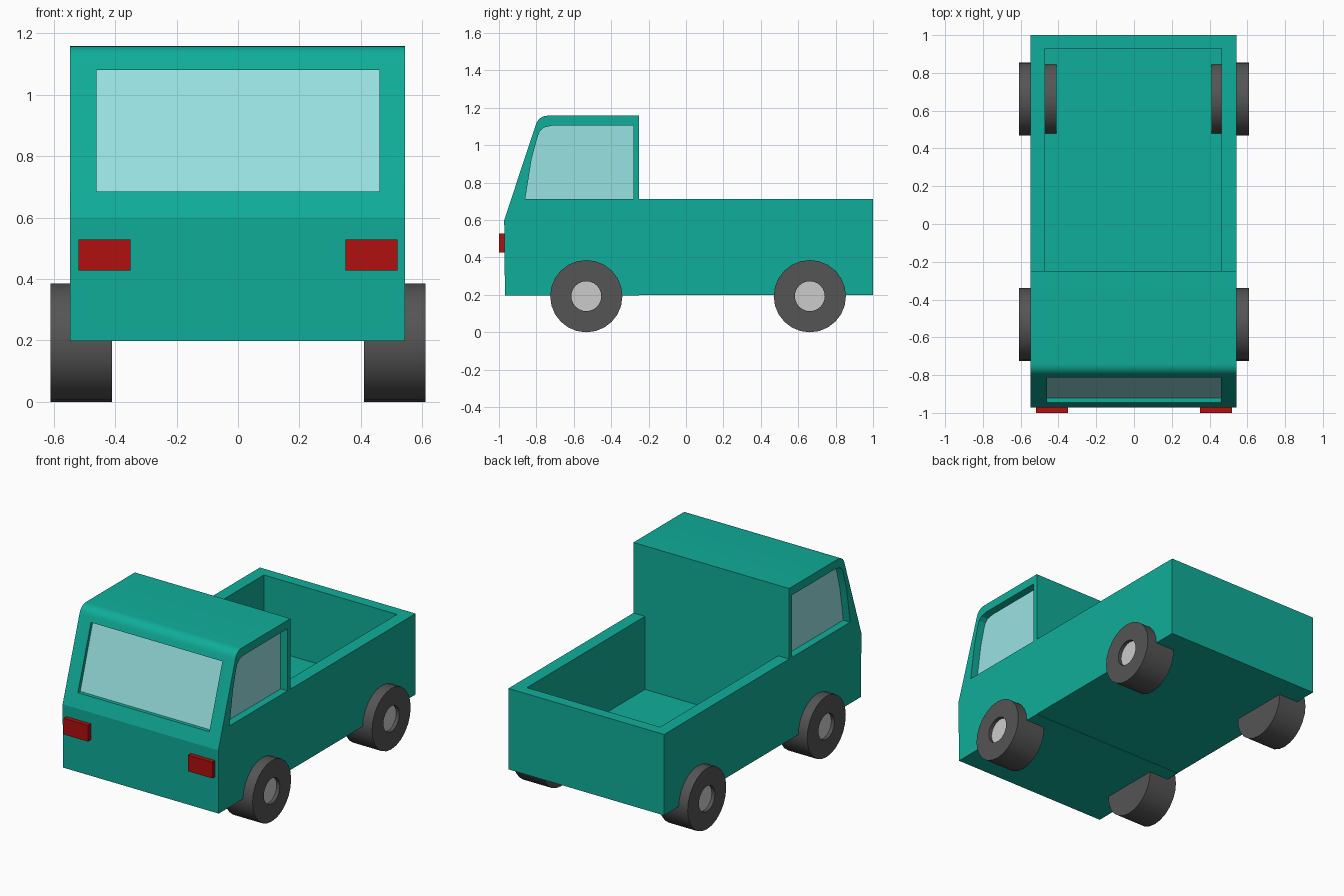
import bpy, bmesh
from math import cos, sin, radians, tau

if "Cube" in bpy.data.objects:
    bpy.data.objects.remove(bpy.data.objects["Cube"])


def material(name, rgb):
    m = bpy.data.materials.new(name)
    m.diffuse_color = (*rgb, 1)
    m.use_nodes = True
    m.node_tree.nodes["Principled BSDF"].inputs["Base Color"].default_value = m.diffuse_color
    return m


GREEN = material("green paint", (0.005, 0.42, 0.32))
GLASS = material("glass", (0.32, 0.76, 0.76))
RED = material("red", (0.44, 0.005, 0.005))
RUBBER = material("rubber", (0.09, 0.09, 0.09))


def finish(name, bm, mat):
    bmesh.ops.remove_doubles(bm, verts=bm.verts, dist=1e-5)
    bmesh.ops.recalc_face_normals(bm, faces=bm.faces)
    mesh = bpy.data.meshes.new(name)
    bm.to_mesh(mesh)
    bm.free()
    if mat:
        mesh.materials.append(mat)
    ob = bpy.data.objects.new(name, mesh)
    bpy.context.collection.objects.link(ob)
    return ob


def prism(name, profile, x0, x1, mat=None):
    """Side profile of (y, z) points extruded along x."""
    bm = bmesh.new()
    face = bm.faces.new([bm.verts.new((x0, y, z)) for y, z in profile])
    new = bmesh.ops.extrude_face_region(bm, geom=[face])["geom"]
    bmesh.ops.translate(bm, vec=(x1 - x0, 0, 0),
                        verts=[g for g in new if isinstance(g, bmesh.types.BMVert)])
    return finish(name, bm, mat)


def rect(y0, y1, z0, z1):
    return [(y0, z0), (y1, z0), (y1, z1), (y0, z1)]


def activate(ob):
    bpy.ops.object.select_all(action="DESELECT")
    ob.select_set(True)
    bpy.context.view_layer.objects.active = ob


def smooth(ob, angle):
    activate(ob)
    bpy.ops.object.shade_smooth_by_angle(angle=radians(angle))


def cut(ob, cutter):
    activate(ob)
    mod = ob.modifiers.new("cut", "BOOLEAN")
    mod.operation, mod.solver, mod.object = "DIFFERENCE", "EXACT", cutter
    bpy.ops.object.modifier_apply(modifier=mod.name)
    bpy.data.objects.remove(cutter)


# Cab with sloped windscreen and rounded roof front
XL, XR = -0.547, 0.543
arc = [(-0.74 - 0.065 * cos(radians(a)), 1.093 + 0.065 * sin(radians(a)))
       for a in range(18, 91, 12)]
cab = prism("cab", [(-0.25, 0.198), (-0.968, 0.198), (-0.972, 0.6), *arc, (-0.25, 1.158)],
            XL, XR, GREEN)

# Recessed windscreen
slope = [(-0.918, 0.685), (-0.791, 1.08)]
cut(cab, prism("cutter", [*slope, (-1.1, 1.08), (-1.1, 0.685)], -0.46, 0.46))
prism("windscreen", [(y - 0.002, z) for y, z in slope]
      + [(y + 0.01, z) for y, z in reversed(slope)], -0.46, 0.46, GLASS)

# Recessed side windows
side = [(-0.28, 0.712), (-0.86, 0.712), (-0.825, 0.93), (-0.795, 1.04), (-0.782, 1.075),
        (-0.76, 1.095), (-0.715, 1.105), (-0.28, 1.105)]
for label, s, wall in (("left", -1, -XL), ("right", 1, XR)):
    d = wall - 0.05
    cut(cab, prism("cutter", side, s * d, s * 0.7))
    prism(label + "_window", side, s * (d - 0.01), s * (d + 0.002), GLASS)
smooth(cab, 15)

# Open cargo bed behind the cab
bed = prism("cargo_bed", rect(-0.25, 1.0, 0.2, 0.712), XL, XR, GREEN)
cut(bed, prism("cutter", rect(-0.4, 0.93, 0.25, 1.0), -0.47, 0.462))

# Lights
for label, s in (("left", -1), ("right", 1)):
    prism(label + "_light", rect(-1.0, -0.96, 0.427, 0.529), s * 0.35, s * 0.52, RED)

# Wheels with a recessed hub on the outer face
R, SIDES = 0.193, 24
tyre = [(0.41, 0), (0.41, R), (0.61, R), (0.61, 0.08), (0.585, 0.08), (0.585, 0)]
for end, y in (("front", -0.533), ("rear", 0.662)):
    for label, s in (("left", -1), ("right", 1)):
        bm = bmesh.new()
        vs = [bm.verts.new((s * x, y, R + r)) for x, r in tyre]
        es = [bm.edges.new(p) for p in zip(vs, vs[1:])]
        bmesh.ops.spin(bm, geom=vs + es, cent=(0, y, R), axis=(1, 0, 0),
                       angle=tau, steps=SIDES)
        smooth(finish(f"{end}_{label}_wheel", bm, RUBBER), 30)
        disc = [(y + 0.08 * cos(tau * i / SIDES), R + 0.08 * sin(tau * i / SIDES))
                for i in range(SIDES)]
        prism(f"{end}_{label}_hub", disc, s * 0.575, s * 0.588)
